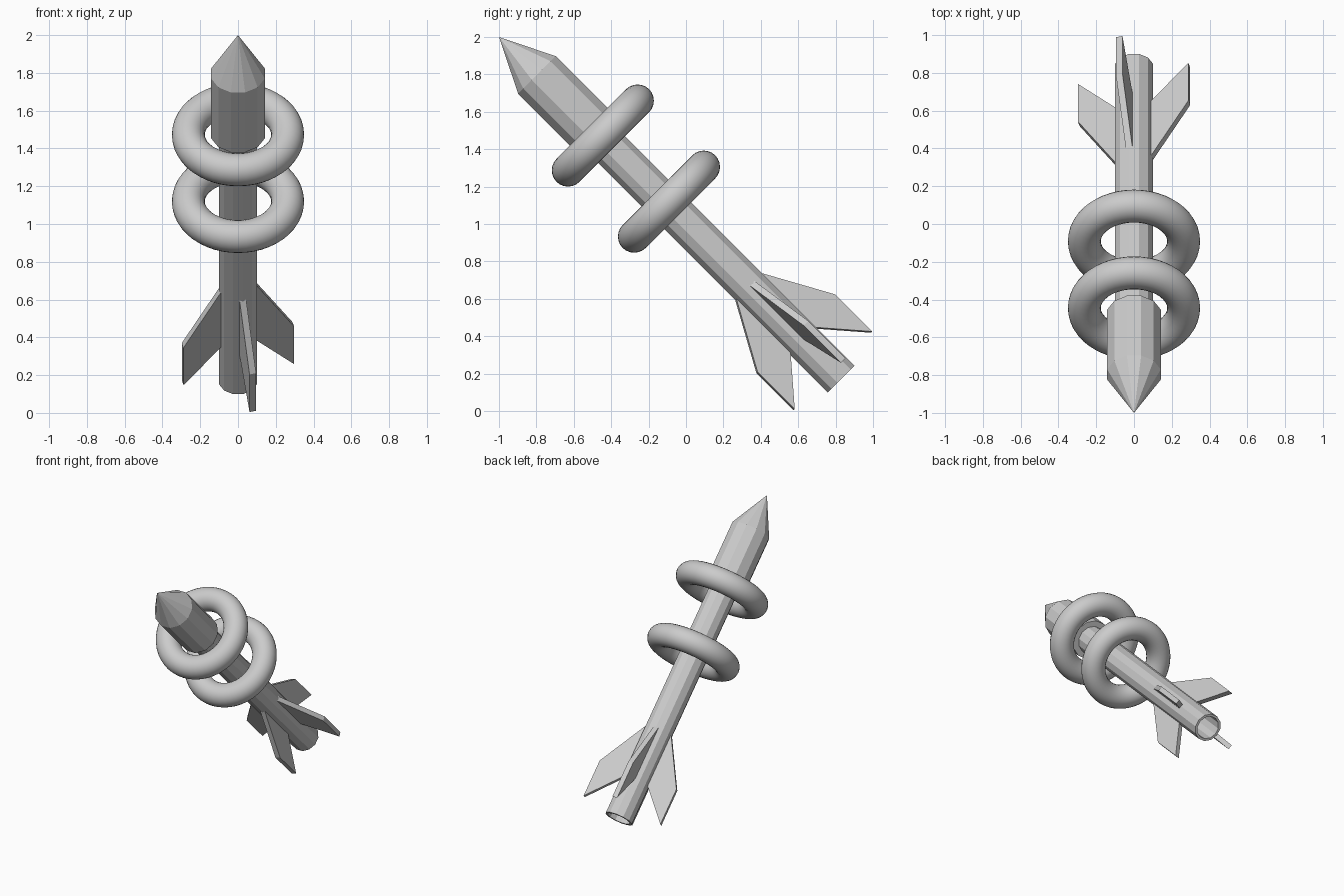
import bpy, bmesh
from math import pi, sin, cos, radians
from mathutils import Matrix

if "Cube" in bpy.data.objects:
    bpy.data.objects.remove(bpy.data.objects["Cube"])

# Local frame: z runs along the rocket axis, tilted 45 degrees toward the front
TILT = Matrix.Translation((0, 0.5, 0.5)) @ Matrix.Rotation(radians(45), 4, 'X')
TWIST = radians(15)


def finish(name, bm):
    bmesh.ops.remove_doubles(bm, verts=bm.verts, dist=1e-5)
    bmesh.ops.recalc_face_normals(bm, faces=bm.faces)
    mesh = bpy.data.meshes.new(name)
    bm.to_mesh(mesh)
    bm.free()
    obj = bpy.data.objects.new(name, mesh)
    obj.matrix_world = TILT
    bpy.context.collection.objects.link(obj)
    return obj


def lathe(name, profile, sides, closed=False, centre_y=0.0, smooth=False):
    """Revolve (radius, height) points about the axis."""
    bm = bmesh.new()
    rings = []
    for i in range(sides):
        a = TWIST + 2 * pi * i / sides
        rings.append([bm.verts.new((r * cos(a), r * sin(a) + centre_y, t))
                      for r, t in profile])
    n = len(profile)
    for i in range(sides):
        a, b = rings[i], rings[(i + 1) % sides]
        for j in range(n if closed else n - 1):
            k = (j + 1) % n
            f = bm.faces.new((a[j], b[j], b[k], a[k]))
            f.smooth = smooth
    # collapse points lying on the axis
    bmesh.ops.dissolve_degenerate(bm, dist=1e-5, edges=bm.edges)
    return finish(name, bm)


# Hollow body tube, open at the tail
lathe("body_tube", [(0.104, -0.466), (0.104, 1.40), (0.086, 1.40), (0.086, -0.466)],
      12, closed=True)

# Wider nose section with a pointed cone
lathe("nose", [(0, 1.386), (0.147, 1.386), (0.147, 1.834), (0, 2.121)], 12)

# Two floating rings around the body
for name, t in (("upper_ring", 1.356), ("lower_ring", 0.856)):
    circle = [(0.263 + 0.087 * cos(2 * pi * i / 24), t + 0.087 * sin(2 * pi * i / 24))
              for i in range(24)]
    lathe(name, circle, 48, closed=True, centre_y=0.02, smooth=True)

# Four swept tail fins, rooted in the tube wall
fin_profile = [(0.092, 0.248), (0.303, -0.122), (0.303, -0.403), (0.092, -0.167)]
half = 0.018
for i in range(4):
    bm = bmesh.new()
    sides = [[bm.verts.new((r, y, t)) for r, t in fin_profile] for y in (-half, half)]
    bm.faces.new(sides[0])
    bm.faces.new(sides[1][::-1])
    for j in range(4):
        k = (j + 1) % 4
        bm.faces.new((sides[0][j], sides[1][j], sides[1][k], sides[0][k]))
    bm.transform(Matrix.Rotation(TWIST + i * pi / 2, 4, 'Z'))
    finish(f"tail_fin_{i + 1}", bm)
